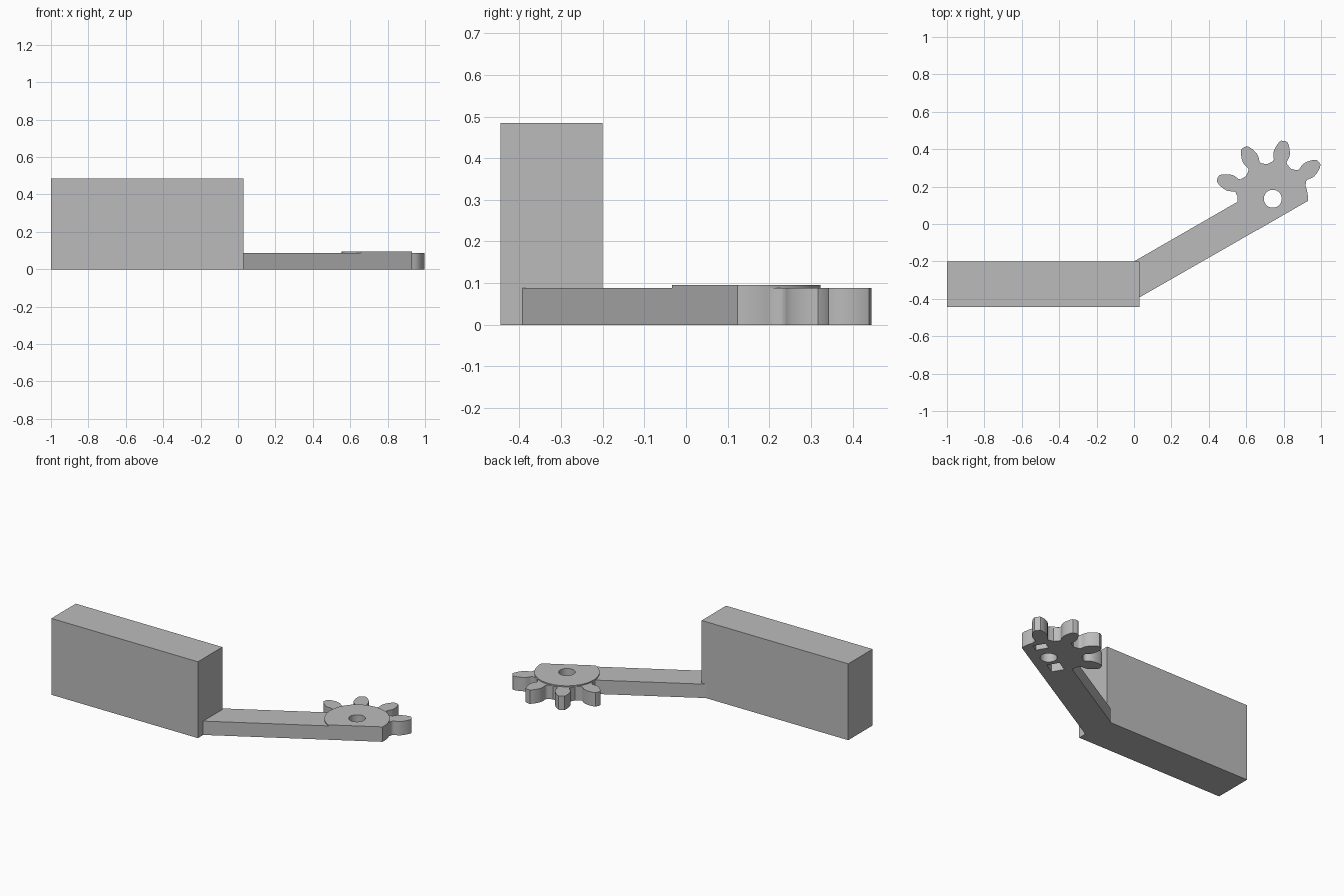
import bpy, bmesh, math
from mathutils import Vector

if "Cube" in bpy.data.objects:
    bpy.data.objects.remove(bpy.data.objects["Cube"])

grey = bpy.data.materials.new("light grey plastic")
grey.diffuse_color = (0.5, 0.5, 0.5, 1)
grey.use_nodes = True
grey.node_tree.nodes["Principled BSDF"].inputs["Base Color"].default_value = grey.diffuse_color

C = Vector((0.742, 0.135))                 # pivot of the gear
A = math.radians(30)                       # arm direction
U = Vector((math.cos(A), math.sin(A)))     # along the arm
N = Vector((-math.sin(A), math.cos(A)))    # across the arm
R, LOW, HIGH = 0.188, -0.104, 0.08         # disc radius, arm edge offsets
ARM_TOP, DISC_TOP = 0.088, 0.095


def prism(name, pts, z0, z1):
    """Extrude a flat outline between two heights."""
    bm = bmesh.new()
    face = bm.faces.new([bm.verts.new((p[0], p[1], z0)) for p in pts])
    top = bmesh.ops.extrude_face_region(bm, geom=[face])["geom"]
    bmesh.ops.translate(bm, vec=(0, 0, z1 - z0),
                        verts=[g for g in top if isinstance(g, bmesh.types.BMVert)])
    bmesh.ops.recalc_face_normals(bm, faces=bm.faces)
    me = bpy.data.meshes.new(name)
    bm.to_mesh(me)
    bm.free()
    ob = bpy.data.objects.new(name, me)
    bpy.context.collection.objects.link(ob)
    me.materials.append(grey)
    return ob


def polar(r, a):
    return C + r * Vector((math.cos(a), math.sin(a)))


def arc(a0, a1, n, r=R):
    return [polar(r, a0 + (a1 - a0) * i / n) for i in range(n + 1)]


def cut(ob, cutter):
    mod = ob.modifiers.new("cut", 'BOOLEAN')
    mod.operation = 'DIFFERENCE'
    mod.solver = 'EXACT'
    mod.object = cutter
    bpy.context.view_layer.objects.active = ob
    bpy.ops.object.modifier_apply(modifier=mod.name)


def slot(u0, u1, half):
    return [C + U * u + N * v for u, v in
            ((u0, -half), (u1, -half), (u1, half), (u0, half))]


# mounting block
prism("mounting_block", [(-1, -0.445), (0.03, -0.445), (0.03, -0.2), (-1, -0.2)], 0, 0.485)

# arm and toothed sector share one outline
half = [(0.190, 0.046), (0.197, 0.038), (0.207, 0.035), (0.218, 0.038), (0.232, 0.043),
        (0.248, 0.044), (0.265, 0.041), (0.285, 0.034), (0.303, 0.025), (0.313, 0.017)]
low_a = A + math.asin(LOW / R)                   # disc meets lower arm edge, right
high_a = A + math.pi - math.asin(HIGH / R)       # disc meets upper arm edge, left
outline = [(0.03, -0.392)] + arc(low_a, math.radians(22), 8)
for i in range(4):
    a = math.radians(38.5 + 40.4 * i)
    d = Vector((math.cos(a), math.sin(a)))
    s = Vector((-d.y, d.x))
    outline += [C + d * r - s * w for r, w in half]
    outline += [C + d * 0.3155]
    outline += [C + d * r + s * w for r, w in reversed(half)]
    if i < 3:
        outline.append(polar(0.187, a + math.radians(20.2)))
outline += arc(math.radians(176), high_a, 3)
outline += [(0.0, -0.2), (0.03, -0.2)]
arm = prism("geared_arm", outline, 0, ARM_TOP)

# raised disc, trimmed by the lower arm edge
disc = prism("raised_disc", arc(low_a, A + math.pi - math.asin(LOW / R), 56),
             ARM_TOP - 0.0005, DISC_TOP)

# pivot hole and two pockets under the arm
hole = prism("hole_cutter", arc(0, math.tau * 39 / 40, 39, 0.048), -0.1, 0.2)
pockets = [prism("pocket_cutter", slot(u0, u1, 0.038), -0.1, 0.05)
           for u0, u1 in ((-0.155, -0.075), (0.105, 0.155))]
for ob in (arm, disc):
    cut(ob, hole)
for p in pockets:
    cut(arm, p)
for c in [hole] + pockets:
    bpy.data.objects.remove(c)

# smooth curved walls, crisp edges
for ob in (arm, disc):
    bpy.ops.object.select_all(action='DESELECT')
    ob.select_set(True)
    bpy.context.view_layer.objects.active = ob
    bpy.ops.object.shade_smooth_by_angle(angle=math.radians(35))
